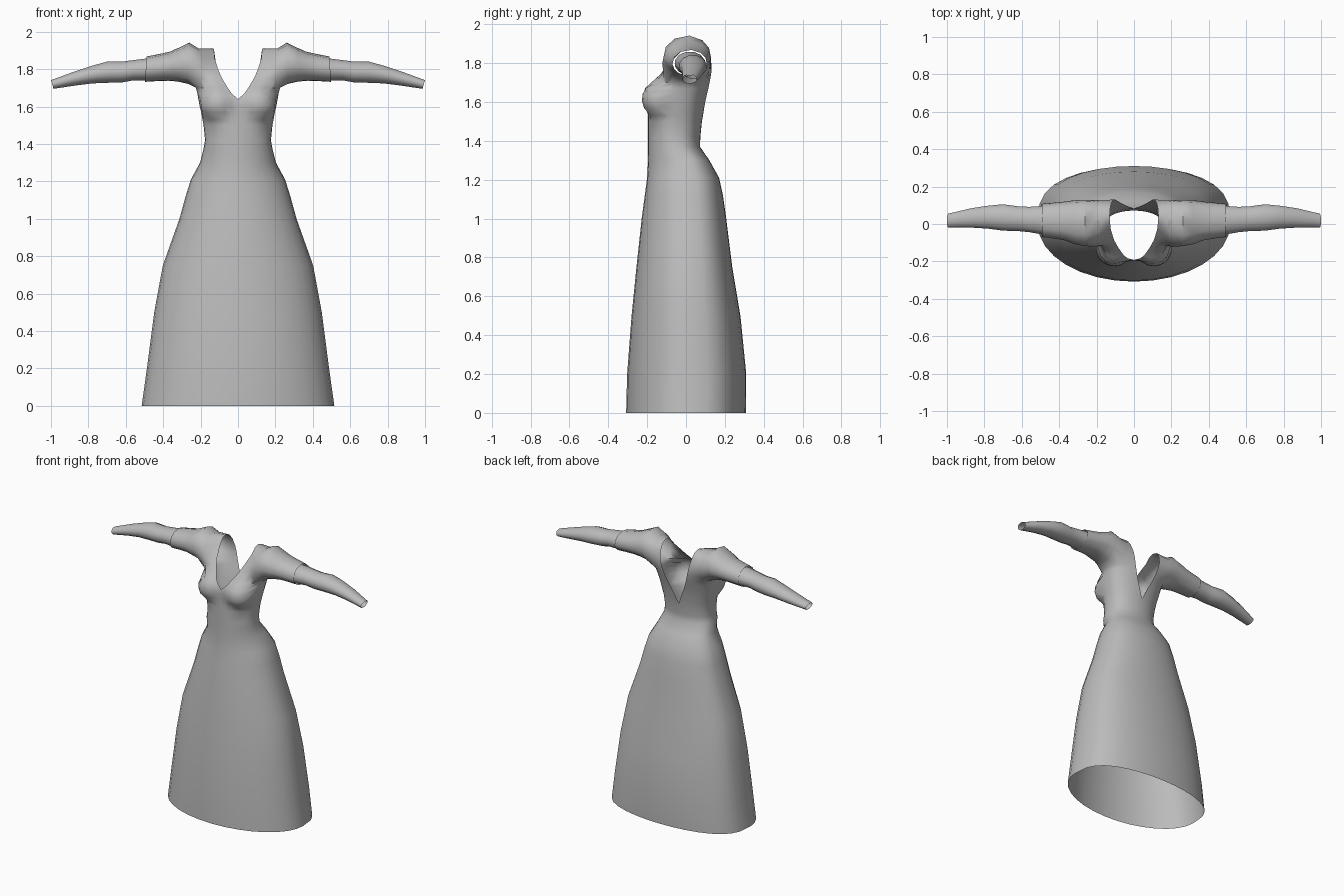
import bpy, bmesh, math

if "Cube" in bpy.data.objects:
    bpy.data.objects.remove(bpy.data.objects["Cube"])

cloth = bpy.data.materials.new("grey cloth")
cloth.diffuse_color = (0.5, 0.5, 0.5, 1)
cloth.use_nodes = True
cloth.node_tree.nodes["Principled BSDF"].inputs["Base Color"].default_value = cloth.diffuse_color

N = 16            # columns from centre front to centre back, half of the gown
FA, BA = 5, 12    # columns where the armhole starts and ends


def finish(bm, name):
    """Mirror the half to the other side and shade it smooth."""
    bmesh.ops.recalc_face_normals(bm, faces=bm.faces)
    me = bpy.data.meshes.new(name)
    bm.to_mesh(me)
    bm.free()
    ob = bpy.data.objects.new(name, me)
    bpy.context.collection.objects.link(ob)
    me.materials.append(cloth)
    mod = ob.modifiers.new("Mirror", 'MIRROR')
    mod.merge_threshold = 0.0005
    bpy.ops.object.select_all(action='DESELECT')
    ob.select_set(True)
    bpy.context.view_layer.objects.active = ob
    bpy.ops.object.shade_smooth_by_angle(angle=math.radians(50))


def strip(bm, a, b, closed=False):
    """Quads between two rows of vertices."""
    n = len(a)
    for i in range(n if closed else n - 1):
        j = (i + 1) % n
        bm.faces.new((a[i], a[j], b[j], b[i]))


def tube_ring(bm, x, ylo, yhi, zlo, zhi, angles, lean=0.0):
    """Sleeve cross-section at x."""
    ry, rz = (yhi - ylo) / 2, (zhi - zlo) / 2
    return [bm.verts.new((x + lean * math.sin(t), (ylo + yhi) / 2 + ry * math.cos(t),
                          (zlo + zhi) / 2 + rz * math.sin(t))) for t in angles]


def bust(x, y, z):
    """Push the front out to the rounded bust."""
    u = 1 - ((x - 0.105) / 0.1) ** 2 - ((z - 1.615) / 0.1) ** 2
    return min(y, -0.13 - 0.097 * math.sqrt(u)) if u > 0 else y


# Gown rows: z, half width, front y, back y, front neck x, back neck x
ROWS = [
    (0.00, .515, -.308, .308, 0, 0), (0.20, .487, -.303, .310, 0, 0),
    (0.50, .448, -.280, .280, 0, 0), (0.75, .402, -.255, .238, 0, 0),
    (1.00, .313, -.228, .207, 0, 0), (1.12, .280, -.212, .190, 0, 0),
    (1.21, .252, -.200, .170, 0, 0), (1.30, .203, -.195, .120, 0, 0),
    (1.37, .185, -.195, .072, 0, 0), (1.42, .176, -.195, .074, 0, 0),
    (1.50, .184, -.195, .082, 0, 0), (1.53, .190, -.195, .088, 0, .014),
    (1.57, .198, -.194, .095, 0, .030), (1.605, .206, -.193, .103, 0, .046),
    (1.64, .212, -.192, .113, 0, .062), (1.67, .218, -.185, .122, .034, .074),
    (1.70, .225, -.172, .130, .055, .085),
]
bm = bmesh.new()
prev = None
for z, w, yf, yb, nf, nb in ROWS:
    t0, t1 = math.asin(nf / w), math.pi - math.asin(nb / w)
    yc = (yf + yb) / 2 if z > 1.3 else 0.0
    power = 0.65 if z < 1.3 else 0.75
    row = []
    for i in range(N + 1):
        t = t0 + (t1 - t0) * i / N
        x, c = w * math.sin(t), math.cos(t)
        x = 0.0 if x < 1e-5 else x
        y = yc + (yf - yc) * c if c > 0 else yc + (yb - yc) * (-c) ** power
        if z > 1.45 and c > 0:
            y = bust(x, y, z)
        row.append(bm.verts.new((x, y, z)))
    if prev:
        strip(bm, prev, row)
    prev = row
armpit = prev


def shoulder(count, levels):
    """Rows of chest or back panel: z, neck x, neck y, arm x, arm y."""
    out = []
    for z, xn, yn, xa, ya in levels:
        out.append([bm.verts.new((xn + (xa - xn) * k / (count - 1),
                                  yn + (ya - yn) * k / (count - 1), z))
                    for k in range(count)])
    return out


# Chest panel and back panel rise to meet at the shoulder ridge
front = shoulder(FA + 1, [(1.75, .085, -.125, .203, -.115), (1.80, .107, -.085, .208, -.122),
                          (1.86, .125, -.025, .210, -.100), (1.90, .128, .01, .210, -.055)])
back = shoulder(FA, [(1.75, .100, .130, .205, .115), (1.80, .112, .130, .210, .128),
                     (1.86, .122, .110, .210, .122), (1.895, .127, .085, .210, .080)])
ridge = shoulder(FA + 1, [(1.91, .130, .045, .210, .015)])[0]
chain = [armpit[:FA + 1]] + front + [ridge]
for a, b in zip(chain, chain[1:]):
    strip(bm, a, b)
hips = [list(reversed(armpit[BA:]))] + back
for a, b in zip(hips, hips[1:]):
    strip(bm, a, b)
# ridge has one column more than the back panel, so close with a triangle
strip(bm, back[-1], ridge[:4] + [ridge[5]])
bm.faces.new((ridge[3], ridge[4], ridge[5]))

# Upper sleeve grows out of the armhole loop
hole = armpit[FA:BA + 1] + [r[-1] for r in back] + [ridge[-1]] + [r[-1] for r in reversed(front)]
angles = [math.atan2((v.co.z - 1.81) / 0.115, (v.co.y - 0.005) / 0.125) for v in hole]
prev = hole
for ring in [(.265, -.118, .130, 1.722, 1.942), (.32, -.108, .127, 1.734, 1.915),
             (.37, -.088, .120, 1.738, 1.893), (.43, -.078, .114, 1.736, 1.880),
             (.493, -.070, .108, 1.732, 1.868)]:
    cur = tube_ring(bm, *ring, angles, lean=-.004)
    strip(bm, prev, cur, closed=True)
    prev = cur
finish(bm, "gown")

# Fitted lower sleeves, open at the wrist
bm = bmesh.new()
angles = [2 * math.pi * (i + .5) / 12 for i in range(12)]
prev = None
for ring in [(.480, -.060, .100, 1.737, 1.860), (.56, -.046, .094, 1.738, 1.850),
             (.62, -.040, .097, 1.727, 1.842), (.70, -.038, .108, 1.725, 1.842),
             (.78, -.027, .100, 1.722, 1.820), (.87, -.021, .086, 1.711, 1.790),
             (.993, -.020, .056, 1.694, 1.742)]:
    cur = tube_ring(bm, *ring, angles, lean=.007 if ring[0] > .9 else 0)
    if prev:
        strip(bm, prev, cur, closed=True)
    prev = cur
finish(bm, "lower_sleeves")
